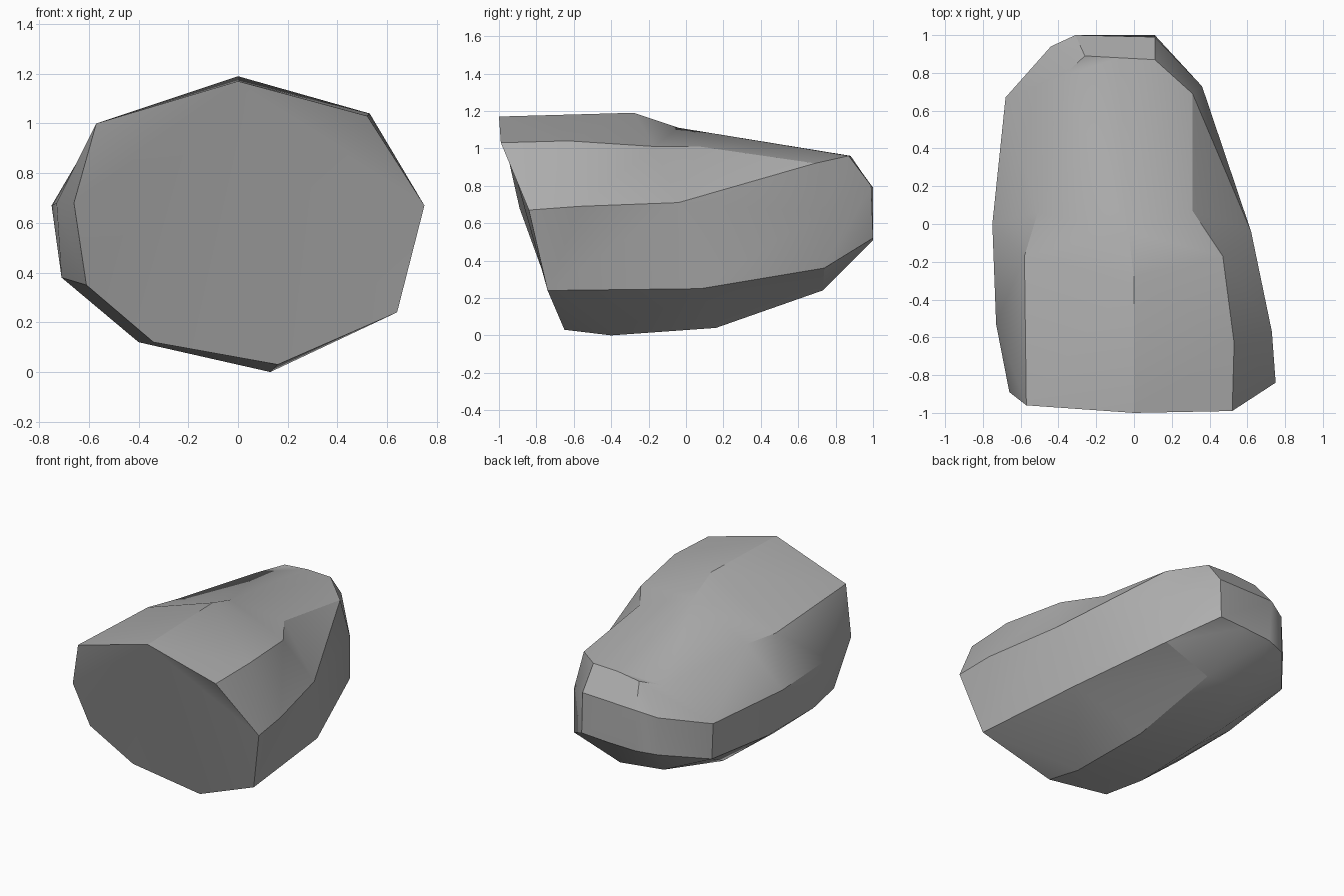
import bpy, bmesh, math

default = bpy.data.objects.get("Cube")
if default:
    bpy.data.objects.remove(default, do_unlink=True)

# Stone colour
stone = bpy.data.materials.new("stone_grey")
stone.use_nodes = True
grey = (0.42, 0.42, 0.42, 1)
stone.diffuse_color = grey
shader = next(n for n in stone.node_tree.nodes if n.type == "BSDF_PRINCIPLED")
shader.inputs["Base Color"].default_value = grey

# Long chiselled edges of the boulder, each running from front to back
crest = [(0, -1, 1.17), (0, -.28, 1.19), (-.03, -.04, 1.11), (-.08, .88, .96)]
right_shoulder = [(.52, -.99, 1.03), (.53, -.63, 1.04), (.47, -.17, 1.01),
                  (.31, .07, 1.01), (.31, .69, .92), (.11, .87, .96)]
right_waist = [(.75, -.84, .67), (.73, -.57, .69), (.62, -.04, .71),
               (.36, .73, .66), (.11, .99, .8)]
right_bilge = [(.64, -.74, .24), (.56, .08, .25), (.35, .74, .36), (.11, 1, .52)]
keel = [(.16, -.65, .03), (.13, -.4, 0), (.08, .16, .04), (0, .73, .24), (-.08, 1, .51)]
left_bottom = [(-.34, -.68, .12), (-.4, -.4, .12), (-.4, .16, .14),
               (-.34, .73, .28), (-.3, .99, .5)]
left_bilge = [(-.61, -.77, .35), (-.71, -.4, .38), (-.71, .1, .38),
              (-.67, .67, .42), (-.44, .94, .49)]
left_waist = [(-.66, -.89, .68), (-.73, -.53, .68), (-.75, 0, .67),
              (-.68, .67, .67), (-.44, .94, .75), (-.31, 1, .79)]
left_shoulder = [(-.57, -.96, 1), (-.58, -.17, .96), (-.51, .06, .95),
                 (-.38, .78, .9), (-.26, .89, .94)]

bm = bmesh.new()
edges = [[bm.verts.new(p) for p in line] for line in (
    crest, right_shoulder, right_waist, right_bilge, keel,
    left_bottom, left_bilge, left_waist, left_shoulder)]


def skin(a, b):
    """Triangulate the strip between two long edges, stepping along y."""
    i = j = 0
    while i + 1 < len(a) or j + 1 < len(b):
        step_a = j + 1 == len(b) or (i + 1 < len(a) and a[i + 1].co.y < b[j + 1].co.y)
        bm.faces.new((a[i], b[j], a[i + 1] if step_a else b[j + 1]))
        if step_a:
            i += 1
        else:
            j += 1


for a, b in zip(edges, edges[1:] + edges[:1]):
    skin(a, b)

# Broken front face, fanned from the crest
front = [line[0] for line in edges]
for a, b in zip(front[1:], front[2:]):
    bm.faces.new((front[0], a, b))

# Blunt back end: a sloped upper facet and an upright lower facet
top, r_sh, r_wa, r_bi, low, l_bo, l_bi, l_wa, l_sh = [line[-1] for line in edges]
bm.faces.new((r_sh, top, l_sh, l_wa, r_wa))
bm.faces.new((r_wa, l_wa, l_bi, l_bo, low, r_bi))

bmesh.ops.recalc_face_normals(bm, faces=bm.faces)
mesh = bpy.data.meshes.new("boulder")
bm.to_mesh(mesh)
bm.free()
mesh.materials.append(stone)

boulder = bpy.data.objects.new("boulder", mesh)
bpy.context.collection.objects.link(boulder)
bpy.ops.object.select_all(action="DESELECT")
boulder.select_set(True)
bpy.context.view_layer.objects.active = boulder
bpy.ops.object.shade_smooth_by_angle(angle=math.radians(30))
